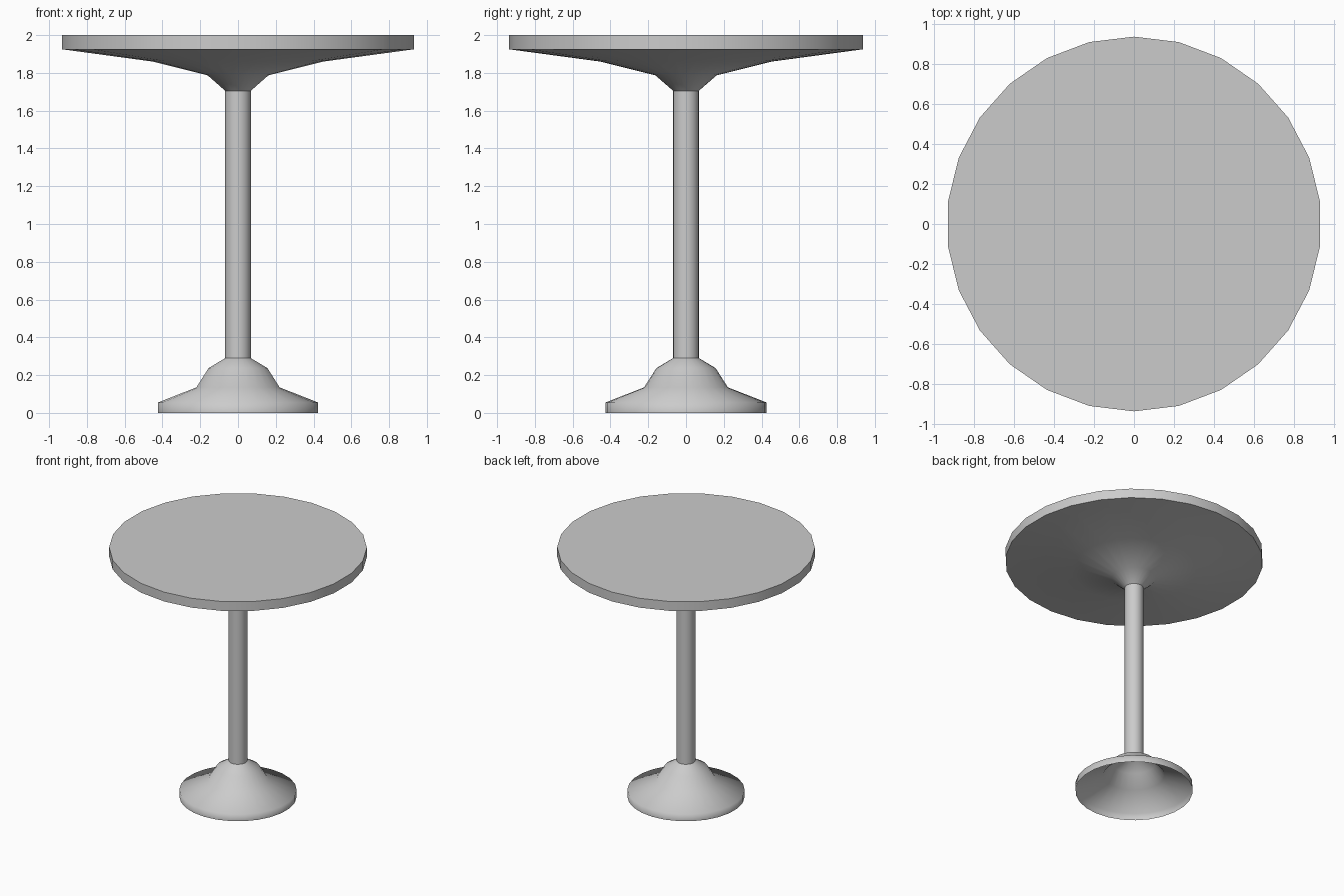
import bpy, bmesh, math

if "Cube" in bpy.data.objects:
    bpy.data.objects.remove(bpy.data.objects["Cube"])

SIDES = 26


def lathe(name, profile, angle, cap_top=False):
    """Spin a (radius, z) profile, listed bottom to top, around the z axis."""
    bm = bmesh.new()
    rings = []
    for r, z in profile:
        ring = []
        for i in range(SIDES):
            a = math.pi / 2 + 2 * math.pi * i / SIDES
            ring.append(bm.verts.new((r * math.cos(a), r * math.sin(a), z)))
        rings.append(ring)
    for low, high in zip(rings, rings[1:]):
        for i in range(SIDES):
            j = (i + 1) % SIDES
            bm.faces.new((low[i], low[j], high[j], high[i]))
    if cap_top:
        bm.faces.new(rings[-1])
    mesh = bpy.data.meshes.new(name)
    bm.to_mesh(mesh)
    bm.free()
    obj = bpy.data.objects.new(name, mesh)
    bpy.context.collection.objects.link(obj)
    bpy.ops.object.select_all(action='DESELECT')
    obj.select_set(True)
    bpy.context.view_layer.objects.active = obj
    bpy.ops.object.shade_smooth_by_angle(angle=math.radians(angle))
    return obj


# Hollow bell-shaped foot, open underneath
lathe("base", [(0.427, 0), (0.427, 0.055), (0.222, 0.135),
               (0.157, 0.237), (0.068, 0.29)], 80)

# Straight pole
lathe("column", [(0.068, 0.29), (0.068, 1.705)], 40)

# Round top with flared underside
lathe("tabletop", [(0.068, 1.705), (0.162, 1.787), (0.455, 1.86),
                   (0.938, 1.925), (0.938, 2.0)], 40, cap_top=True)
